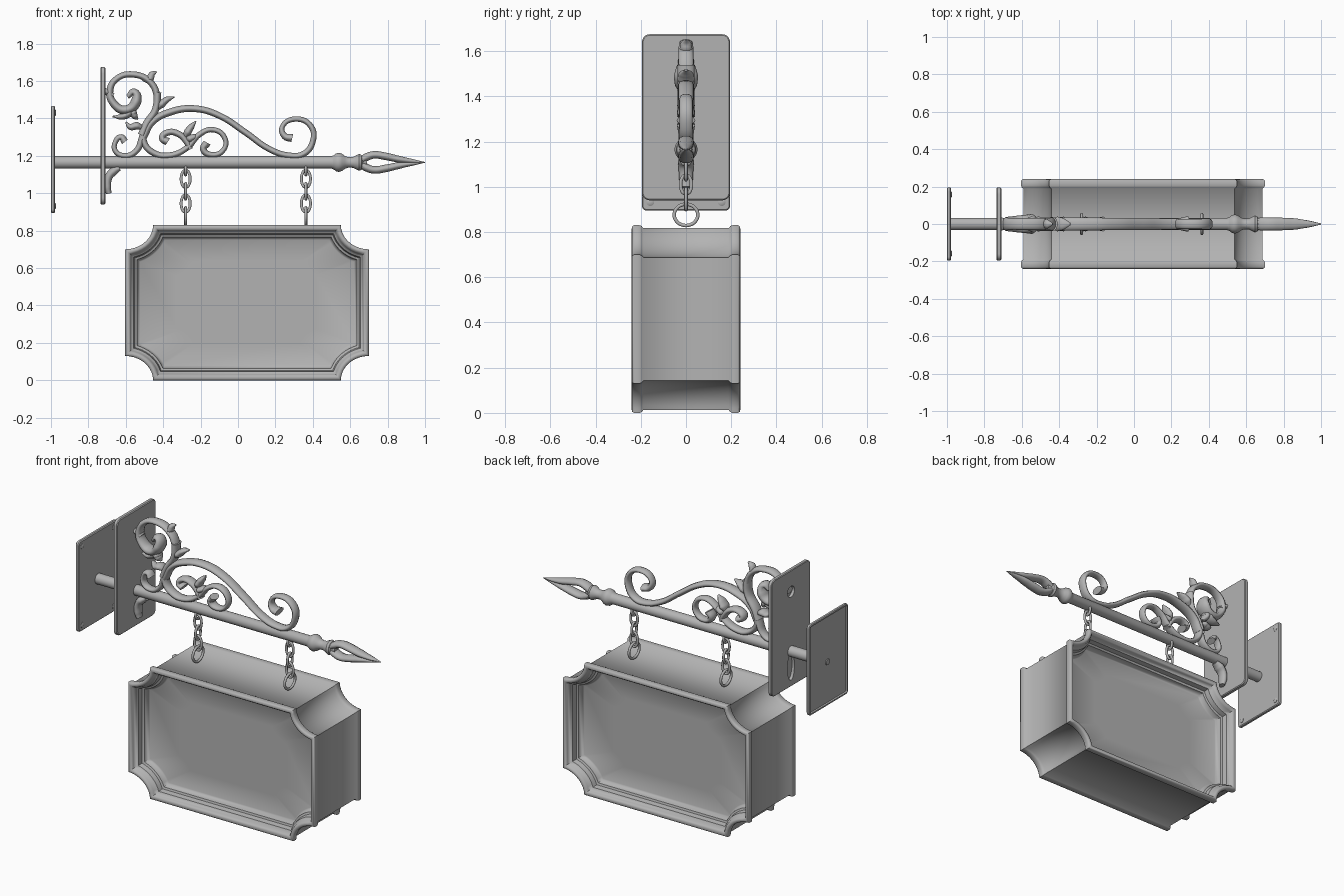
import bpy, bmesh
from math import sin, cos, pi, acos, asin

cube = bpy.data.objects.get("Cube")
if cube:
    bpy.data.objects.remove(cube, do_unlink=True)

metal = bpy.data.materials.new("grey_metal")
metal.use_nodes = True
GREY = (0.45, 0.45, 0.45, 1)
metal.diffuse_color = GREY
metal.node_tree.nodes["Principled BSDF"].inputs["Base Color"].default_value = GREY


def smooth(obj, angle):
    bpy.ops.object.select_all(action='DESELECT')
    obj.select_set(True)
    bpy.context.view_layer.objects.active = obj
    bpy.ops.object.shade_smooth_by_angle(angle=angle * pi / 180)


def loft(name, rings, angle=35):
    """Skin a list of equal-length point rings and cap both ends."""
    bm = bmesh.new()
    loops = [[bm.verts.new(p) for p in ring] for ring in rings]
    n = len(loops[0])
    for a, b in zip(loops, loops[1:]):
        for i in range(n):
            j = (i + 1) % n
            bm.faces.new((a[i], a[j], b[j], b[i]))
    bm.faces.new(loops[0])
    bm.faces.new(loops[-1])
    bmesh.ops.recalc_face_normals(bm, faces=bm.faces)
    mesh = bpy.data.meshes.new(name)
    bm.to_mesh(mesh)
    bm.free()
    mesh.materials.append(metal)
    obj = bpy.data.objects.new(name, mesh)
    bpy.context.collection.objects.link(obj)
    smooth(obj, angle)
    return obj


def lathe(name, profile, y=0, z=0, sides=24, stretch=1.0):
    """Turn (x, radius) pairs around an axis along x."""
    turn = [2 * pi * i / sides for i in range(sides)]
    return loft(name, [[(x, y + r * cos(t), z + stretch * r * sin(t)) for t in turn]
                       for x, r in profile])


def tube(name, points, radii, flat=1.0, cyclic=False):
    """Smooth tapered tube; flat widens it along y."""
    curve = bpy.data.curves.new(name, 'CURVE')
    curve.dimensions = '3D'
    curve.bevel_depth = 1
    curve.bevel_resolution = 3
    curve.resolution_u = 6
    curve.use_fill_caps = True
    spline = curve.splines.new('BEZIER')
    spline.bezier_points.add(len(points) - 1)
    spline.use_cyclic_u = cyclic
    last = len(points) - 1
    for i, (bp, p) in enumerate(zip(spline.bezier_points, points)):
        bp.co = p
        bp.handle_left_type = bp.handle_right_type = 'AUTO'
        # spread the given radii evenly over the path
        f = i / last * (len(radii) - 1)
        k = int(f)
        nxt = radii[min(k + 1, len(radii) - 1)]
        bp.radius = radii[k] + (nxt - radii[k]) * (f - k)
    curve.materials.append(metal)
    obj = bpy.data.objects.new(name, curve)
    obj.scale.y = flat
    bpy.context.collection.objects.link(obj)


def scroll(name, points, radii, flat=1.8):
    tube(name, [(x, 0, z) for x, z in points], radii, flat)


# Sign box: outline with scooped corners, lofted from front panel to back panel
CX, CZ, A, B = 0.048, 0.415, 0.652, 0.415
RA, RB = 0.15, 0.13


def sign_ring(d, y, scale=1.0):
    ra, rb = RA + d, RB + d
    t0, t1 = asin(d / rb), acos(d / ra)
    arc = [t0 + (t1 - t0) * i / 9 for i in range(10)]
    quarter = [(A - ra * cos(t), B - rb * sin(t)) for t in arc]
    back = quarter[::-1]
    pts = (quarter + [(x, -z) for x, z in back]
           + [(-x, -z) for x, z in quarter] + [(-x, z) for x, z in back])
    return [(CX + x * scale, y, CZ + z * scale) for x, z in pts]


PANEL = 0.13
half = [(0.08, PANEL), (0.07, 0.136), (0.064, 0.165), (0.052, 0.17),
        (0.046, 0.2), (0.036, 0.205), (0.03, 0.226), (0.022, 0.238),
        (0.014, 0.24), (0.005, 0.238), (0, 0.23), (0, 0.205),
        (0.004, 0.196), (0.013, 0.188)]
rings = [sign_ring(0.08, -PANEL, s) for s in (0.3, 0.65)]
rings += [sign_ring(d, -y) for d, y in half]
rings += [sign_ring(d, y) for d, y in reversed(half)]
rings += [sign_ring(0.08, PANEL, s) for s in (0.65, 0.3)]
loft("sign_box", rings, 50)


# Mounting plates
def plate_ring(x, inset, z0, z1, corner):
    w, h, zc = 0.195 - inset, (z1 - z0) / 2 - inset, (z0 + z1) / 2
    r = max(corner - inset, 0.004)
    pts = []
    for k, (sy, sz) in enumerate([(1, 1), (-1, 1), (-1, -1), (1, -1)]):
        for i in range(6):
            t = (k + i / 5) * pi / 2
            pts.append((x, sy * (w - r) + r * cos(t), zc + sz * (h - r) + r * sin(t)))
    return pts


def plate(name, x0, x1, z0, z1, corner, dished):
    steps = [(x0, 0.012), (x0, 0.004), (x0 + 0.004, 0), (x1 - 0.005, 0), (x1, 0.005)]
    if dished:
        steps.insert(0, (x0 + 0.01, 0.014))
    return loft(name, [plate_ring(x, i, z0, z1, corner) for x, i in steps])


def cut(target, cutter):
    cutter.hide_render = True
    mod = target.modifiers.new("recess", 'BOOLEAN')
    mod.operation = 'DIFFERENCE'
    mod.object = cutter
    bpy.context.view_layer.objects.active = target
    bpy.ops.object.modifier_apply(modifier=mod.name)
    bpy.data.objects.remove(cutter, do_unlink=True)
    smooth(target, 35)


plate("wall_plate", -1.0, -0.978, 0.895, 1.467, 0.02, True)
lathe("pole_end", [(-0.995, 0.018), (-0.985, 0.022)], z=1.165)
arm_plate = plate("arm_plate", -0.735, -0.709, 0.94, 1.675, 0.035, False)
for z, stretch in ((1.54, 1.0), (1.065, 2.4)):
    cut(arm_plate, lathe("recess_cutter", [(-0.76, 0.035), (-0.717, 0.035)],
                         z=z, stretch=stretch))

for sy in (-1, 1):
    for z in (0.932, 1.43):
        lathe("plate_screw", [(-0.98, 0.017), (-0.976, 0.017), (-0.972, 0.009)],
              y=sy * 0.158, z=z, sides=16)

# Pole with turned collar
lathe("pole", [(-0.982, 0.033), (0.5, 0.033), (0.512, 0.038), (0.525, 0.048),
               (0.54, 0.051), (0.556, 0.046), (0.572, 0.034), (0.59, 0.028),
               (0.615, 0.029), (0.632, 0.038), (0.647, 0.045), (0.66, 0.04),
               (0.668, 0.028), (0.69, 0.022)], z=1.165)

# Open spear tip made of two mirrored prongs
for s in (-1, 1):
    scroll("spear_prong", [(x, 1.165 + s * dz) for x, dz in
           [(0.66, 0.012), (0.685, 0.027), (0.725, 0.04), (0.79, 0.032),
            (0.86, 0.017), (0.93, 0.007), (1.0, 0)]],
           [0.02, 0.022, 0.021, 0.021, 0.019, 0.012, 0.002], 1.6)

# Scrollwork
scroll("main_scroll", [(0.29, 1.295), (0.25, 1.305), (0.237, 1.355), (0.31, 1.397),
       (0.392, 1.355), (0.398, 1.27), (0.35, 1.21), (0.27, 1.202), (0.17, 1.235),
       (0.04, 1.325), (-0.1, 1.415), (-0.23, 1.452), (-0.36, 1.435),
       (-0.46, 1.38), (-0.505, 1.30)],
       [0.023, 0.014, 0.016, 0.017, 0.017, 0.018, 0.02, 0.02])
scroll("lower_scroll", [(-0.165, 1.27), (-0.185, 1.235), (-0.14, 1.205),
       (-0.075, 1.235), (-0.073, 1.30), (-0.135, 1.34), (-0.205, 1.315),
       (-0.27, 1.245), (-0.36, 1.203), (-0.45, 1.215), (-0.505, 1.28),
       (-0.49, 1.36), (-0.44, 1.45), (-0.43, 1.54)],
       [0.022, 0.014, 0.015, 0.017, 0.019, 0.021])
scroll("upper_scroll", [(-0.59, 1.515), (-0.555, 1.54), (-0.545, 1.49),
       (-0.60, 1.445), (-0.665, 1.48), (-0.685, 1.55), (-0.645, 1.615),
       (-0.56, 1.635), (-0.475, 1.60), (-0.435, 1.53), (-0.44, 1.45),
       (-0.49, 1.37), (-0.515, 1.31)],
       [0.012, 0.03, 0.022, 0.017, 0.018, 0.02, 0.022])
scroll("small_scroll", [(-0.605, 1.275), (-0.625, 1.30), (-0.655, 1.275),
       (-0.655, 1.225), (-0.60, 1.20), (-0.545, 1.225), (-0.515, 1.29), (-0.5, 1.35)],
       [0.02, 0.014, 0.015, 0.017, 0.02])
scroll("plate_joint", [(-0.72, 1.545), (-0.695, 1.54), (-0.67, 1.52)], [0.02, 0.016])

# Leaves
LEAF = [0.008, 0.022, 0.018, 0.004]
scroll("crest_leaf", [(-0.53, 1.625), (-0.475, 1.61), (-0.46, 1.635), (-0.435, 1.65)], LEAF, 1.3)
scroll("joint_leaf", [(-0.445, 1.44), (-0.41, 1.475), (-0.38, 1.50), (-0.34, 1.515)], LEAF)
scroll("curl_leaf", [(-0.555, 1.48), (-0.58, 1.43), (-0.62, 1.41), (-0.67, 1.41)], LEAF)
scroll("curl_leaf", [(-0.545, 1.47), (-0.56, 1.43), (-0.55, 1.41), (-0.535, 1.395)], LEAF)
scroll("side_leaf", [(-0.50, 1.34), (-0.54, 1.36), (-0.575, 1.355), (-0.60, 1.38)], LEAF)
scroll("inner_curl", [(-0.375, 1.275), (-0.405, 1.295), (-0.375, 1.325), (-0.315, 1.315),
                      (-0.275, 1.275), (-0.255, 1.235)],
       [0.022, 0.018, 0.018, 0.018, 0.016])
scroll("inner_leaf", [(-0.29, 1.29), (-0.27, 1.325), (-0.25, 1.355), (-0.225, 1.385)], LEAF)
scroll("inner_leaf", [(-0.285, 1.28), (-0.26, 1.29), (-0.235, 1.30), (-0.20, 1.31)], LEAF)

# Brace below the pole
scroll("brace", [(-0.69, 0.998), (-0.697, 1.03), (-0.692, 1.085), (-0.668, 1.115),
                 (-0.635, 1.135)], [0.015, 0.02, 0.022, 0.024, 0.016], 1.5)


# Chains: height, half width, half height, faces front
def link(x, z, w, h, front):
    pts = []
    for i in range(10):
        t = 2 * pi * i / 10
        side, up = w * cos(t), z + h * sin(t)
        pts.append((x + side, 0, up) if front else (x, side, up))
    tube("chain_link", pts, [0.008, 0.008], cyclic=True)


for x in (-0.28, 0.363):
    for spec in ((1.128, 0.022, 0.03, False), (1.077, 0.024, 0.046, True),
                 (1.01, 0.024, 0.042, False), (0.945, 0.024, 0.046, True),
                 (0.876, 0.052, 0.047, False)):
        link(x, *spec)
